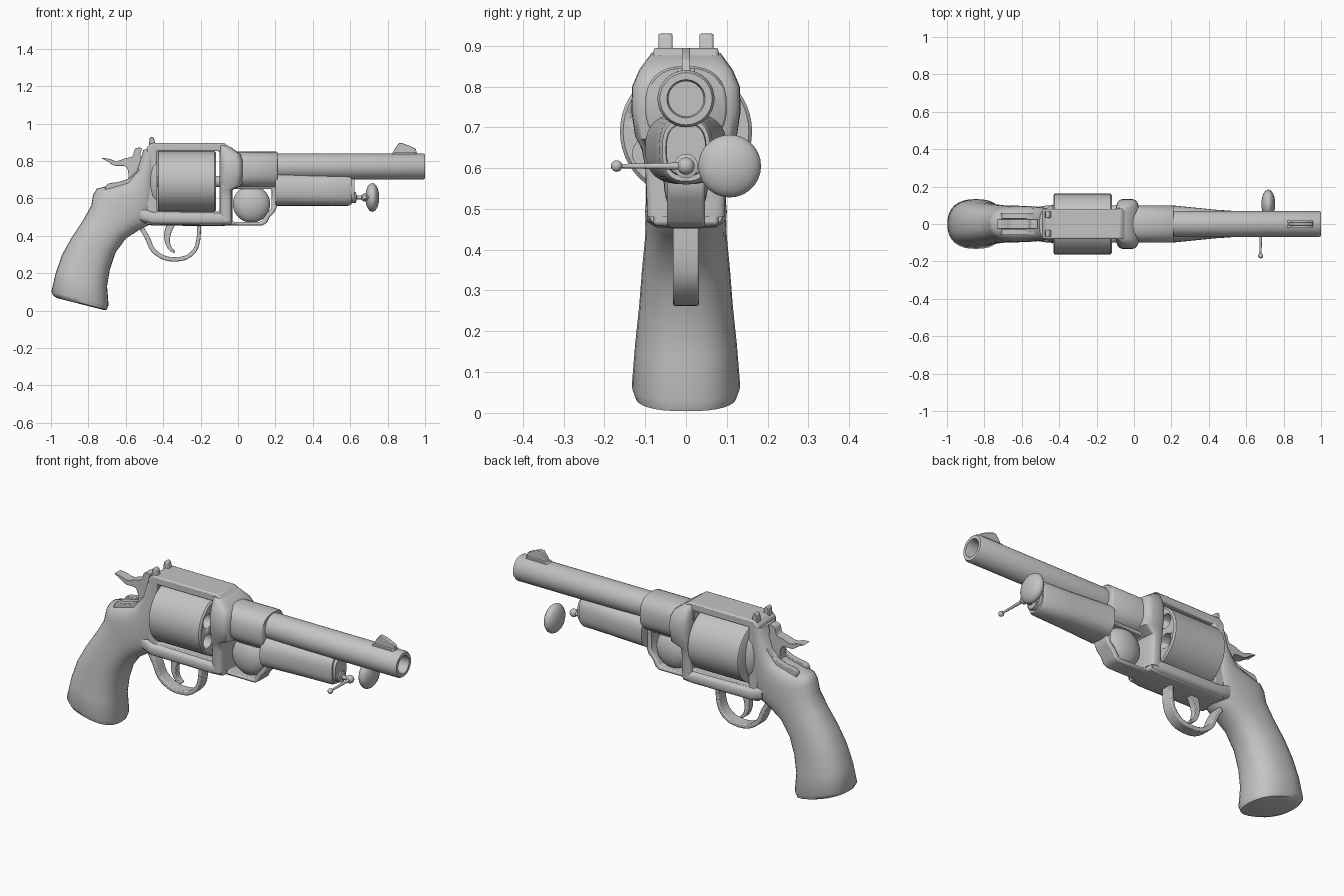
import bpy, bmesh, math
from mathutils import Vector

if "Cube" in bpy.data.objects:
    bpy.data.objects.remove(bpy.data.objects["Cube"])

steel = bpy.data.materials.new("grey_steel")
steel.diffuse_color = (0.55, 0.55, 0.55, 1)
steel.use_nodes = True
steel.node_tree.nodes["Principled BSDF"].inputs["Base Color"].default_value = steel.diffuse_color


def finish(bm, name, bevel=0.0, angle=40):
    bmesh.ops.recalc_face_normals(bm, faces=bm.faces)
    me = bpy.data.meshes.new(name)
    bm.to_mesh(me)
    bm.free()
    ob = bpy.data.objects.new(name, me)
    bpy.context.collection.objects.link(ob)
    me.materials.append(steel)
    bpy.ops.object.select_all(action='DESELECT')
    ob.select_set(True)
    bpy.context.view_layer.objects.active = ob
    bpy.ops.object.shade_smooth_by_angle(angle=math.radians(angle))
    if bevel:
        m = ob.modifiers.new("soft_edges", 'BEVEL')
        m.width, m.segments = bevel, 2
        m.limit_method, m.angle_limit = 'ANGLE', math.radians(40)
    return ob


def skin(bm, rings):
    """Join equal-sized point rings into a capped tube."""
    rows = [[bm.verts.new(p) for p in r] for r in rings]
    n = len(rows[0])
    for a, b in zip(rows, rows[1:]):
        for i in range(n):
            j = (i + 1) % n
            bm.faces.new((a[i], a[j], b[j], b[i]))
    bm.faces.new(rows[0])
    bm.faces.new(rows[-1])


def lathe(name, prof, z, y=0, sy=1, n=32):
    """Turn (x, radius) points about an axis along x."""
    bm = bmesh.new()
    skin(bm, [[(x, y + sy * r * math.cos(2 * math.pi * i / n),
                z + r * math.sin(2 * math.pi * i / n)) for i in range(n)] for x, r in prof])
    return finish(bm, name)


def loft(name, sections, p=2.4, n=32):
    """Sections are (x1, z1, x2, z2, half width) with a squarish oval outline."""
    bm = bmesh.new()
    rings = []
    for x1, z1, x2, z2, w in sections:
        ring = []
        for i in range(n):
            t = 2 * math.pi * i / n
            c, s = math.cos(t), math.sin(t)
            c = math.copysign(abs(c) ** (2 / p), c)
            s = math.copysign(abs(s) ** (2 / p), s)
            ring.append(((x1 + x2) / 2 + c * (x1 - x2) / 2, w * s,
                         (z1 + z2) / 2 + c * (z1 - z2) / 2))
        rings.append(ring)
    skin(bm, rings)
    return finish(bm, name, 0, 50)


def plate(name, loops, hw, bevel=0.008, y=0):
    """Flat part cut from x-z outlines; loops after the first are holes."""
    bm = bmesh.new()
    for lp in loops:
        vs = [bm.verts.new((x, y - hw, z)) for x, z in lp]
        for a, b in zip(vs, vs[1:] + vs[:1]):
            bm.edges.new((a, b))
    bmesh.ops.triangle_fill(bm, edges=bm.edges[:], use_beauty=True)
    g = bmesh.ops.extrude_face_region(bm, geom=bm.faces[:])
    bmesh.ops.translate(bm, vec=(0, 2 * hw, 0),
                        verts=[v for v in g["geom"] if isinstance(v, bmesh.types.BMVert)])
    return finish(bm, name, bevel)


def smooth(pts, closed=False, k=5):
    """Catmull-Rom curve through the points."""
    P = [Vector(p) for p in pts]
    n, out = len(P), []
    for i in range(n if closed else n - 1):
        q = [P[(i + d) % n] if closed else P[min(max(i + d, 0), n - 1)] for d in (-1, 0, 1, 2)]
        for j in range(k):
            t = j / k
            out.append(0.5 * (2 * q[1] + (q[2] - q[0]) * t
                              + (2 * q[0] - 5 * q[1] + 4 * q[2] - q[3]) * t * t
                              + (3 * q[1] - q[0] - 3 * q[2] + q[3]) * t ** 3))
    return out if closed else out + [P[-1]]


def ribbon(name, path, hw, t0, t1):
    """Band of given half width whose thickness runs from t0 to t1."""
    c = smooth(path)
    a, b = [], []
    for i, p in enumerate(c):
        d = (c[min(i + 1, len(c) - 1)] - c[max(i - 1, 0)]).normalized()
        t = (t0 + (t1 - t0) * i / (len(c) - 1)) / 2
        nrm = Vector((-d.y, d.x)) * t
        a.append(p + nrm)
        b.append(p - nrm)
    return plate(name, [a + b[::-1]], hw, 0.005)


def ball(name, loc, scale):
    bm = bmesh.new()
    bmesh.ops.create_uvsphere(bm, u_segments=24, v_segments=14, radius=1)
    for v in bm.verts:
        v.co = Vector(a * s + b for a, s, b in zip(v.co, scale, loc))
    return finish(bm, name, 0, 60)


# grip running up into the rear of the frame
loft("grip", [
    (-.72, .004, -.965, .066, .10), (-.702, .004, -.985, .078, .124),
    (-.692, .03, -.998, .10, .133), (-.70, .13, -.975, .20, .125),
    (-.685, .22, -.94, .30, .115), (-.655, .31, -.89, .39, .108),
    (-.60, .385, -.83, .48, .10), (-.53, .43, -.785, .56, .098),
    (-.47, .46, -.775, .62, .098), (-.44, .50, -.755, .652, .097),
    (-.44, .54, -.68, .67, .095), (-.44, .60, -.60, .69, .092),
    (-.44, .75, -.54, .75, .088), (-.44, .86, -.505, .86, .08)])

# rear frame around the cylinder window, and the lower strap
plate("frame", [
    [(-.49, .46), (-.49, .87), (-.465, .895), (-.07, .895), (-.035, .865), (-.035, .46), (-.1, .455)],
    [(-.432, .53), (-.432, .852), (-.1, .852), (-.1, .53)]], .08)
loft("lower_frame", [(-.52, .47, -.52, .56, .09), (-.46, .455, -.46, .535, .1),
                     (-.1, .452, -.1, .53, .1), (-.045, .455, -.045, .53, .09)], 3.2)

# narrow front frame around the loading window
plate("front_frame", [
    [(-.06, .455), (-.06, .80), (.19, .80), (.21, .56), (.195, .525), (.17, .50),
     (.155, .47), (.13, .455)],
    [(-.03, .475), (-.03, .65), (.18, .65), (.18, .55), (.155, .52), (.125, .475)]], .047)

# front post swelling into shoulders around the barrel root
loft("front_post", [(-.1, .48, -.03, .48, .095), (-.1, .6, -.03, .6, .1),
                    (-.1, .645, -.03, .645, .108), (-.1, .69, .025, .67, .125),
                    (-.1, .74, .03, .74, .134), (-.1, .80, .03, .80, .132),
                    (-.1, .845, .015, .835, .115), (-.1, .885, -.04, .875, .085)], 4)
loft("barrel_shroud", [(-.02, .655, -.02, .85, .1), (.205, .655, .205, .85, .1),
                       (.212, .662, .212, .845, .094)], 2.5)

# barrel with open bore, and front sight
lathe("barrel", [(.15, .07), (.99, .07), (1, .064), (1, .047), (.985, .043), (.8, .043)], .77)
plate("front_sight", [[(.825, .83), (.835, .86), (.86, .895), (.88, .895), (.92, .88),
                       (.95, .865), (.96, .83)]], .01, .003)
plate("sight_base", [[(.815, .825), (.825, .845), (.95, .845), (.96, .825)]], .022, .005)

# lug below the barrel, with loading lever and end cap
loft("under_lug", [(.2, .56, .2, .735, .1), (.43, .56, .43, .73, .077), (.59, .56, .59, .728, .066),
                   (.607, .568, .607, .722, .058), (.607, .58, .607, .71, .05),
                   (.622, .582, .622, .708, .048)], 2.6)
lathe("lever_pin", [(.6, .03), (.63, .03), (.635, .011), (.68, .011)], .605, n=16)
ball("lever_joint", (.677, 0, .605), (.021, .021, .021))
ball("lever_tip", (.677, -.17, .605), (.014, .014, .014))
bm = bmesh.new()
skin(bm, [[(.677 + r * math.cos(i * math.pi / 6), y, .605 + r * math.sin(i * math.pi / 6))
           for i in range(12)] for y, r in ((0, .009), (-.17, .005))])
finish(bm, "lever_rod")
ball("round_disc", (.718, .107, .605), (.037, .077, .077))

# rounded plunger inside the loading window
ball("plunger", (.072, 0, .57), (.1, .055, .1))

# cylinder with six chambers
drum = lathe("cylinder", [(-.43, .155), (-.425, .162), (-.125, .162), (-.117, .154)], .69, n=48)
bm = bmesh.new()
for k in range(6):
    a = (k + .5) * math.pi / 3
    cy, cz = .108 * math.cos(a), .69 + .108 * math.sin(a)
    skin(bm, [[(x, cy + .038 * math.cos(i * math.pi / 8), cz + .038 * math.sin(i * math.pi / 8))
               for i in range(16)] for x in (-.25, -.05)])
cutter = finish(bm, "chamber_cutter")
cutter.hide_render = True
cutter.hide_viewport = True
mod = drum.modifiers.new("chambers", 'BOOLEAN')
mod.operation, mod.solver, mod.object = 'DIFFERENCE', 'EXACT', cutter
lathe("cylinder_pin", [(-.44, .03), (-.05, .03)], .69, n=20)
lathe("recoil_shield", [(-.485, .06), (-.475, .11), (-.455, .145), (-.432, .158)], .69, sy=.66)

# trigger and guard
ribbon("trigger_guard", [(-.515, .44), (-.485, .39), (-.455, .325), (-.40, .285), (-.34, .274),
                         (-.275, .285), (-.23, .325), (-.212, .38), (-.208, .46)], .032, .026, .02)
ribbon("trigger", [(-.355, .47), (-.375, .42), (-.378, .375), (-.365, .335), (-.338, .312)],
       .017, .045, .012)

# hammer
plate("hammer", [smooth([(-.73, .815), (-.69, .812), (-.65, .80), (-.60, .815), (-.565, .825),
                         (-.55, .865), (-.515, .868), (-.522, .83), (-.50, .78), (-.50, .68),
                         (-.59, .67), (-.585, .72), (-.60, .77), (-.66, .775), (-.70, .80)],
                        True, 4)], .026, .006)
# low hump either side of the hammer, and the two rear sight posts
for s, side in ((-1, "left"), (1, "right")):
    plate("hammer_cheek_" + side, [smooth([(-.48, .80), (-.525, .765), (-.57, .715), (-.63, .69),
                                           (-.70, .675), (-.70, .63), (-.6, .62), (-.48, .64)],
                                          True, 4)], .016, .01, s * .044)
    plate("rear_sight_" + side, [[(-.478, .87), (-.472, .925), (-.462, .931), (-.45, .925),
                                  (-.437, .87)]], .017, .005, s * .05)
